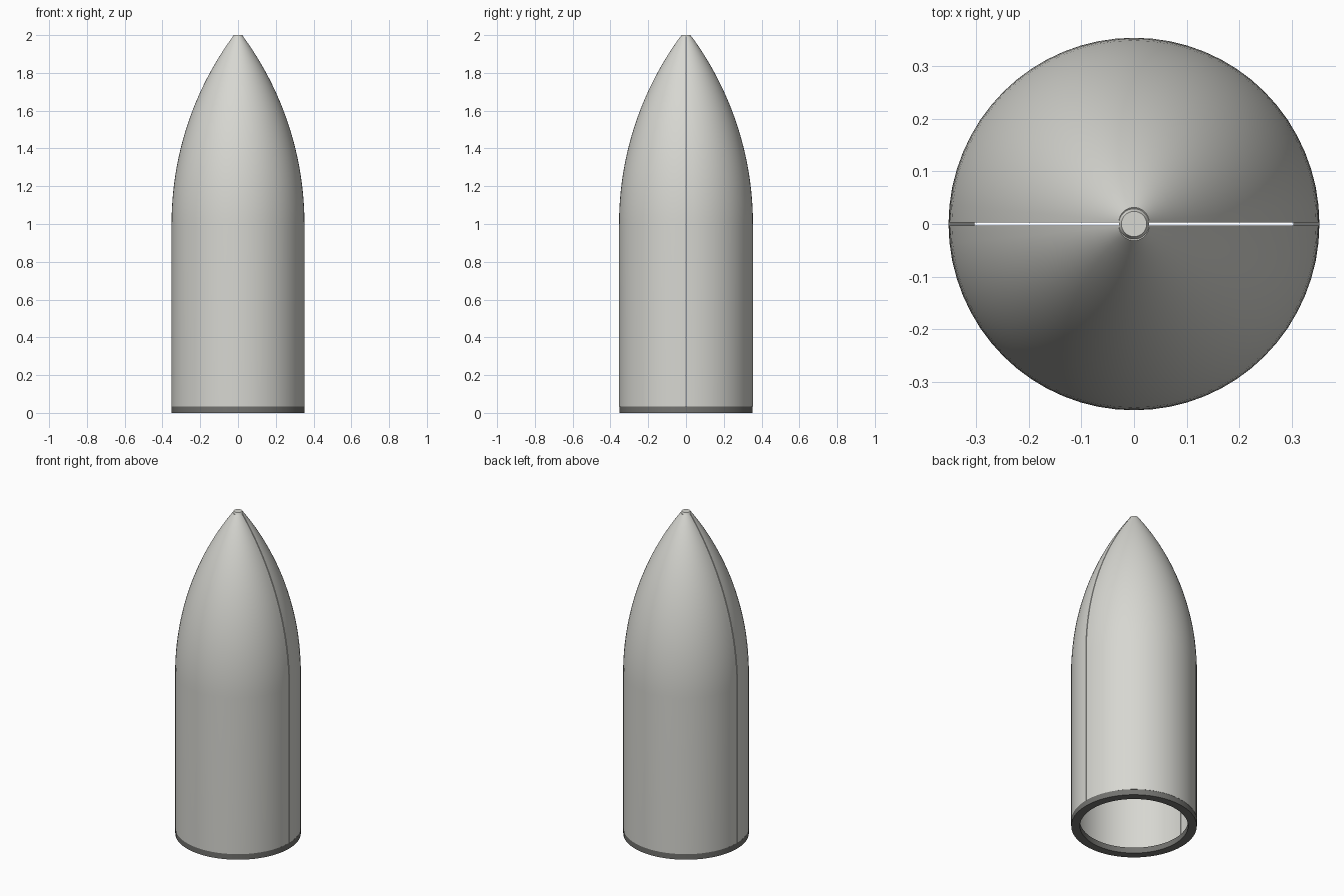
import bpy, bmesh, math

default = bpy.data.objects.get("Cube")
if default:
    bpy.data.objects.remove(default, do_unlink=True)

RADIUS, WALL = 0.352, 0.009      # shell radius and thickness
RING_TOP, SHOULDER = 0.035, 1.0  # heights where the shell and its curve begin
TIP_Z, TIP_R = 1.99, 0.029
GAP = 0.0025                     # half of the seam between the shells
SIDES = 64


def material(name, colour):
    mat = bpy.data.materials.new(name)
    mat.use_nodes = True
    mat.diffuse_color = (*colour, 1)
    mat.node_tree.nodes["Principled BSDF"].inputs["Base Color"].default_value = (*colour, 1)
    return mat


def lathe(name, profile, angle, steps, mat):
    """Turn a closed (radius, height) outline around z; part turns get closed ends."""
    bm = bmesh.new()
    verts = [bm.verts.new((r, 0, z)) for r, z in profile]
    edges = [bm.edges.new((verts[i - 1], verts[i])) for i in range(len(verts))]
    bmesh.ops.spin(bm, geom=verts + edges, cent=(0, 0, 0), axis=(0, 0, 1),
                   angle=angle, steps=steps)
    bmesh.ops.remove_doubles(bm, verts=bm.verts, dist=1e-5)
    bmesh.ops.holes_fill(bm, edges=[e for e in bm.edges if e.is_boundary], sides=0)
    bmesh.ops.recalc_face_normals(bm, faces=bm.faces)
    mesh = bpy.data.meshes.new(name)
    bm.to_mesh(mesh)
    bm.free()
    obj = bpy.data.objects.new(name, mesh)
    bpy.context.collection.objects.link(obj)
    mesh.materials.append(mat)
    smooth(obj)
    return obj


def smooth(obj):
    bpy.ops.object.select_all(action='DESELECT')
    obj.select_set(True)
    bpy.context.view_layer.objects.active = obj
    bpy.ops.object.shade_smooth_by_angle(angle=math.radians(30))


def ogive(offset, count=24):
    """Points of the nose arc, tangent to the cylinder at the shoulder."""
    drop, rise = RADIUS - TIP_R, TIP_Z - SHOULDER
    rho = (drop ** 2 + rise ** 2) / (2 * drop)
    end = math.asin(rise / rho)
    return [(RADIUS - rho + (rho - offset) * math.cos(end * i / count),
             SHOULDER + (rho - offset) * math.sin(end * i / count))
            for i in range(count + 1)]


shell_grey = material("warm_light_grey", (0.68, 0.68, 0.64))
ring_grey = material("dark_grey", (0.17, 0.17, 0.16))

# Two hollow half shells, slightly parted along the seam
outline = ([(RADIUS, RING_TOP)] + ogive(0) + ogive(WALL)[::-1]
           + [(RADIUS - WALL, RING_TOP)])
for name, side in (("back_shell", 1), ("front_shell", -1)):
    half = lathe(name, outline, math.pi, SIDES // 2, shell_grey)
    half.location.y = side * GAP
    half.rotation_euler.z = 0 if side > 0 else math.pi

# Base ring
lathe("base_ring", [(0.353, 0), (0.353, RING_TOP), (0.304, RING_TOP), (0.304, 0)],
      2 * math.pi, SIDES, ring_grey)

# Flat cap closing the nose
bpy.ops.mesh.primitive_cone_add(vertices=SIDES, radius1=TIP_R, radius2=0.024,
                                depth=2 - TIP_Z, location=(0, 0, (2 + TIP_Z) / 2))
cap = bpy.context.object
cap.name = "nose_cap"
cap.data.materials.append(shell_grey)
smooth(cap)
